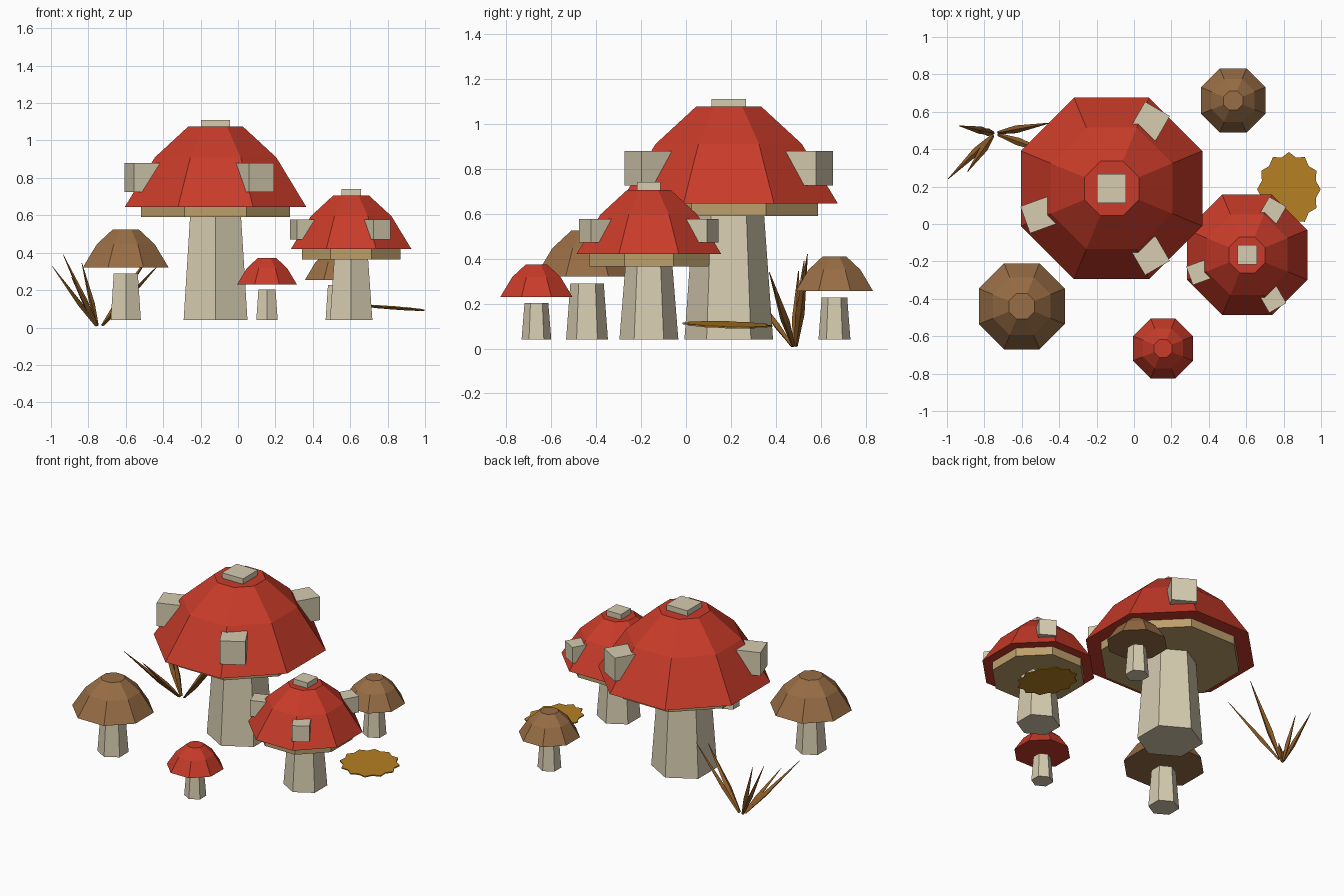
import bpy, bmesh
from math import cos, sin, pi, radians
from mathutils import Vector

cube = bpy.data.objects.get("Cube")
if cube:
    bpy.data.objects.remove(cube, do_unlink=True)


def material(name, rgb):
    linear = [((c / 255 + 0.055) / 1.055) ** 2.4 for c in rgb] + [1]
    mat = bpy.data.materials.new(name)
    mat.use_nodes = True
    mat.diffuse_color = linear
    mat.node_tree.nodes["Principled BSDF"].inputs["Base Color"].default_value = linear
    return mat


RED = material("cap red", (200, 59, 41))
BROWN = material("cap brown", (152, 109, 69))
CREAM = material("stem cream", (214, 204, 176))
TAN = material("gill tan", (188, 159, 108))
STRAW = material("dry grass brown", (142, 92, 38))
GOLD = material("leaf gold", (182, 128, 35))


def finish(bm, name, mat, location=(0, 0, 0), angle=0):
    bmesh.ops.recalc_face_normals(bm, faces=bm.faces)
    mesh = bpy.data.meshes.new(name)
    bm.to_mesh(mesh)
    bm.free()
    mesh.materials.append(mat)
    obj = bpy.data.objects.new(name, mesh)
    obj.location = location
    obj.rotation_euler.z = angle
    bpy.context.collection.objects.link(obj)
    return obj


def lathe(name, mat, center, profile, sides, phase):
    """Closed flat-sided solid from (radius, height) pairs."""
    bm = bmesh.new()
    rings = [[bm.verts.new((r * cos(phase + 2 * pi * i / sides),
                            r * sin(phase + 2 * pi * i / sides), z))
              for i in range(sides)] for r, z in profile]
    for low, high in zip(rings, rings[1:]):
        for i in range(sides):
            j = (i + 1) % sides
            bm.faces.new((low[i], low[j], high[j], high[i]))
    bm.faces.new(rings[0][::-1])
    bm.faces.new(rings[-1])
    return finish(bm, name, mat, (*center, 0))


def box(name, mat, location, size, angle=0):
    bm = bmesh.new()
    bmesh.ops.create_cube(bm, size=1)
    bmesh.ops.scale(bm, vec=size, verts=bm.verts)
    return finish(bm, name, mat, location, angle)


GROUND = 0.04


def mushroom(name, mat, center, stem_r, stem_top, cap_r, cap_low, cap_top, wart=0):
    # Six-sided tapered stem
    lathe(name + "_stem", CREAM, center,
          [(stem_r, GROUND), (stem_r * 0.8, stem_top)], 6, pi / 2)
    # Eight-sided domed cap; cap_r is measured to the middle of a side
    corner = cap_r / cos(pi / 8)
    kink = cap_low + (cap_top - cap_low) * 0.615
    lathe(name + "_cap", mat, center,
          [(corner, cap_low), (corner * 0.67, kink), (corner * 0.3, cap_top)], 8, pi / 8)
    if not wart:
        return
    # Gill disc and blocky warts
    lathe(name + "_gills", TAN, center,
          [(corner * 0.82, stem_top), (corner * 0.82, cap_low)], 8, pi / 8)
    x, y = center
    box(name + "_top_wart", CREAM, (x, y, cap_top), (wart, wart, 0.07))
    for k, degrees in enumerate((60, 200, 300)):
        a = radians(degrees)
        reach = cap_r * 0.855
        box(f"{name}_side_wart_{k + 1}", CREAM,
            (x + reach * cos(a), y + reach * sin(a), cap_low + (cap_top - cap_low) * 0.365),
            (wart, wart, wart), a)


mushroom("large_red", RED, (-0.12, 0.19), 0.197, 0.59, 0.485, 0.645, 1.075, 0.153)
mushroom("medium_red", RED, (0.605, -0.165), 0.131, 0.365, 0.322, 0.42, 0.705, 0.105)
mushroom("small_red", RED, (0.155, -0.665), 0.066, 0.203, 0.16, 0.23, 0.373)
mushroom("front_brown", BROWN, (-0.6, -0.44), 0.093, 0.288, 0.23, 0.32, 0.525)
mushroom("back_brown", BROWN, (0.53, 0.66), 0.071, 0.227, 0.172, 0.255, 0.41)


# Dry grass: tapered four-sided blades fanning out of one root
def blade(name, root, tip, width):
    root, tip = Vector(root), Vector(tip)
    axis = tip - root
    bm = bmesh.new()
    rings = []
    turn = axis.to_track_quat('Z', 'Y')
    for t, r in ((0, 0.4), (0.35, 1), (1, 0.08)):
        rings.append([bm.verts.new(root + axis * t + turn @ Vector(
            (width * r * cos(i * pi / 2), width * r * 0.7 * sin(i * pi / 2), 0)))
            for i in range(4)])
    for low, high in zip(rings, rings[1:]):
        for i in range(4):
            j = (i + 1) % 4
            bm.faces.new((low[i], low[j], high[j], high[i]))
    bm.faces.new(rings[0][::-1])
    bm.faces.new(rings[-1])
    finish(bm, name, STRAW)


TIPS = [(-0.995, 0.24, 0.33), (-0.89, 0.28, 0.27), (-0.935, 0.525, 0.39),
        (-0.835, 0.5, 0.345), (-0.45, 0.54, 0.42), (-0.42, 0.37, 0.34)]
for k, tip in enumerate(TIPS):
    root = (-0.745 + 0.06 * (tip[0] + 0.745), 0.485 + 0.06 * (tip[1] - 0.485), 0.01)
    blade(f"grass_blade_{k + 1}", root, tip, 0.021)

# Fallen leaf: thin toothed plate with a slight tilt
bm = bmesh.new()
TEETH = 12
outline = []
for i in range(TEETH * 2):
    a = pi * i / TEETH
    r = 1 if i % 2 == 0 else 0.88
    x, y = 0.17 * r * cos(a), 0.2 * r * sin(a)
    outline.append(bm.verts.new((x, y, -0.075 * x - 0.03 * y)))
face = bm.faces.new(outline)
grown = bmesh.ops.extrude_face_region(bm, geom=[face], use_keep_orig=True)
bmesh.ops.translate(bm, vec=(0, 0, 0.007),
                    verts=[v for v in grown["geom"] if isinstance(v, bmesh.types.BMVert)])
finish(bm, "fallen_leaf", GOLD, (0.828, 0.185, 0.102))
